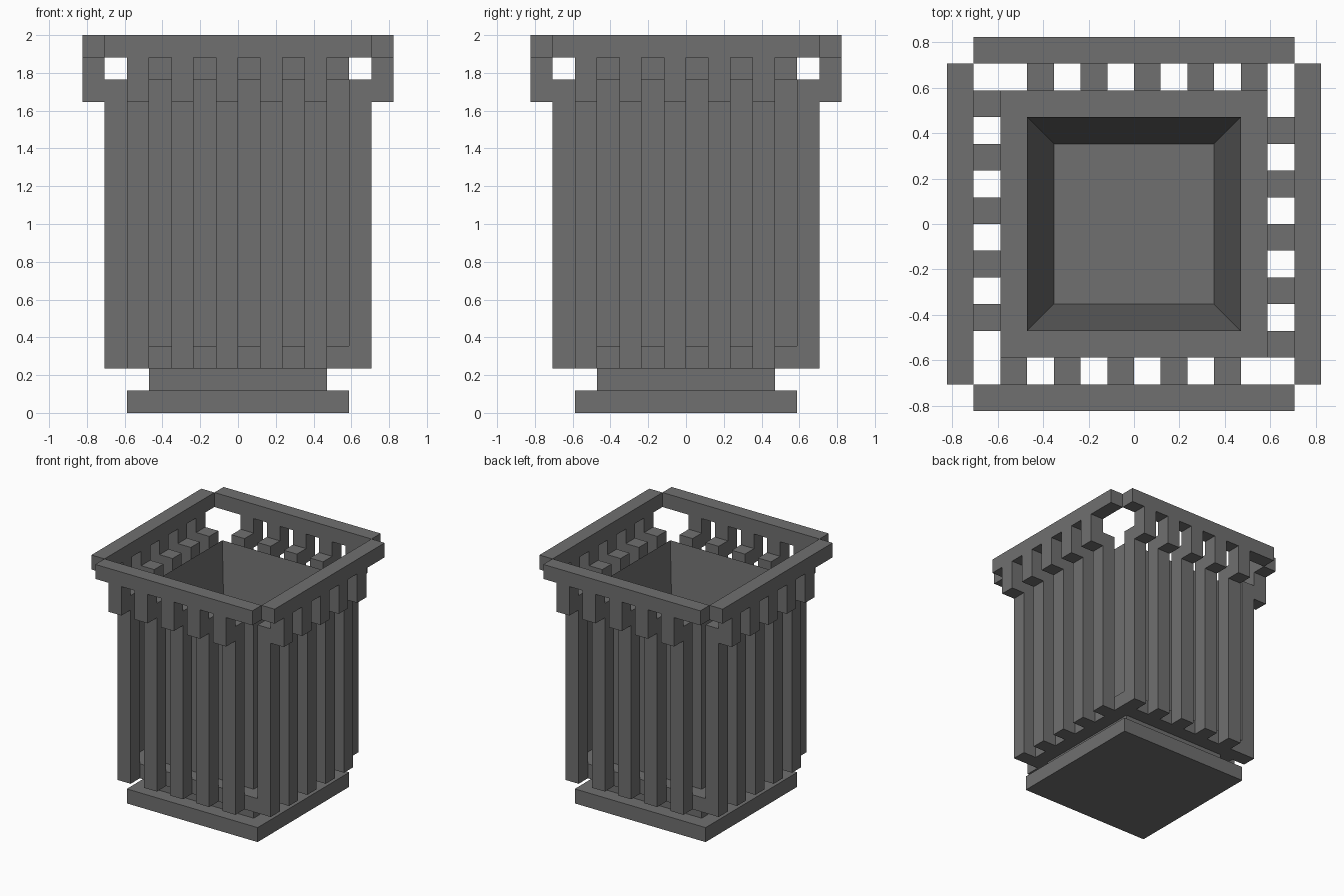
import bpy
import bmesh
import math
from mathutils import Matrix, Vector

cube = bpy.data.objects.get("Cube")
if cube:
    bpy.data.objects.remove(cube, do_unlink=True)

U = 2 / 17  # one block of the model's grid

grey = bpy.data.materials.new("stone grey")
grey.use_nodes = True
COLOUR = (0.16, 0.16, 0.16, 1)
grey.diffuse_color = COLOUR
grey.node_tree.nodes["Principled BSDF"].inputs["Base Color"].default_value = COLOUR


def add_box(bm, low, high):
    """Add a box between two corners, given in blocks."""
    low, high = Vector(low) * U, Vector(high) * U
    place = Matrix.Translation((low + high) / 2) @ Matrix.Diagonal((*(high - low), 1))
    return bmesh.ops.create_cube(bm, size=1, matrix=place)["verts"]


def finish(name, bm):
    mesh = bpy.data.meshes.new(name)
    bm.to_mesh(mesh)
    bm.free()
    mesh.materials.append(grey)
    obj = bpy.data.objects.new(name, mesh)
    bpy.context.collection.objects.link(obj)
    return obj


def square_slab(name, half, bottom, top):
    bm = bmesh.new()
    add_box(bm, (-half, -half, bottom), (half, half, top))
    return finish(name, bm)


# Foot, neck and the plate that carries the slats
square_slab("foot", 5, 0, 1)
square_slab("neck", 4, 1, 2)
square_slab("slat_plate", 5, 2, 3)

# Hollow inner bin: inset the top face and push it down to the floor
bm = bmesh.new()
add_box(bm, (-4, -4, 3), (4, 4, 15))
bm.faces.ensure_lookup_table()
top = max(bm.faces, key=lambda f: f.calc_center_median().z)
bmesh.ops.inset_region(bm, faces=[top], thickness=U, use_even_offset=True)
bmesh.ops.translate(bm, verts=top.verts, vec=(0, 0, -11.9 * U))
finish("inner_bin", bm)

# Slats, brackets and rim bar of one side, turned onto all four sides
for turn, side in enumerate(("front", "right", "back", "left")):
    slats, brackets, rim = bmesh.new(), bmesh.new(), bmesh.new()
    for x in range(-5, 5, 2):
        add_box(slats, (x, -6, 2), (x + 1, -5, 15))
        add_box(brackets, (x, -7, 14), (x + 1, -6, 16))
    add_box(rim, (-6, -7, 16), (6, -6, 17))
    spin = Matrix.Rotation(turn * math.pi / 2, 4, "Z")
    for part, bm in (("slats", slats), ("brackets", brackets), ("rim", rim)):
        bm.transform(spin)
        finish(f"{side}_{part}", bm)
